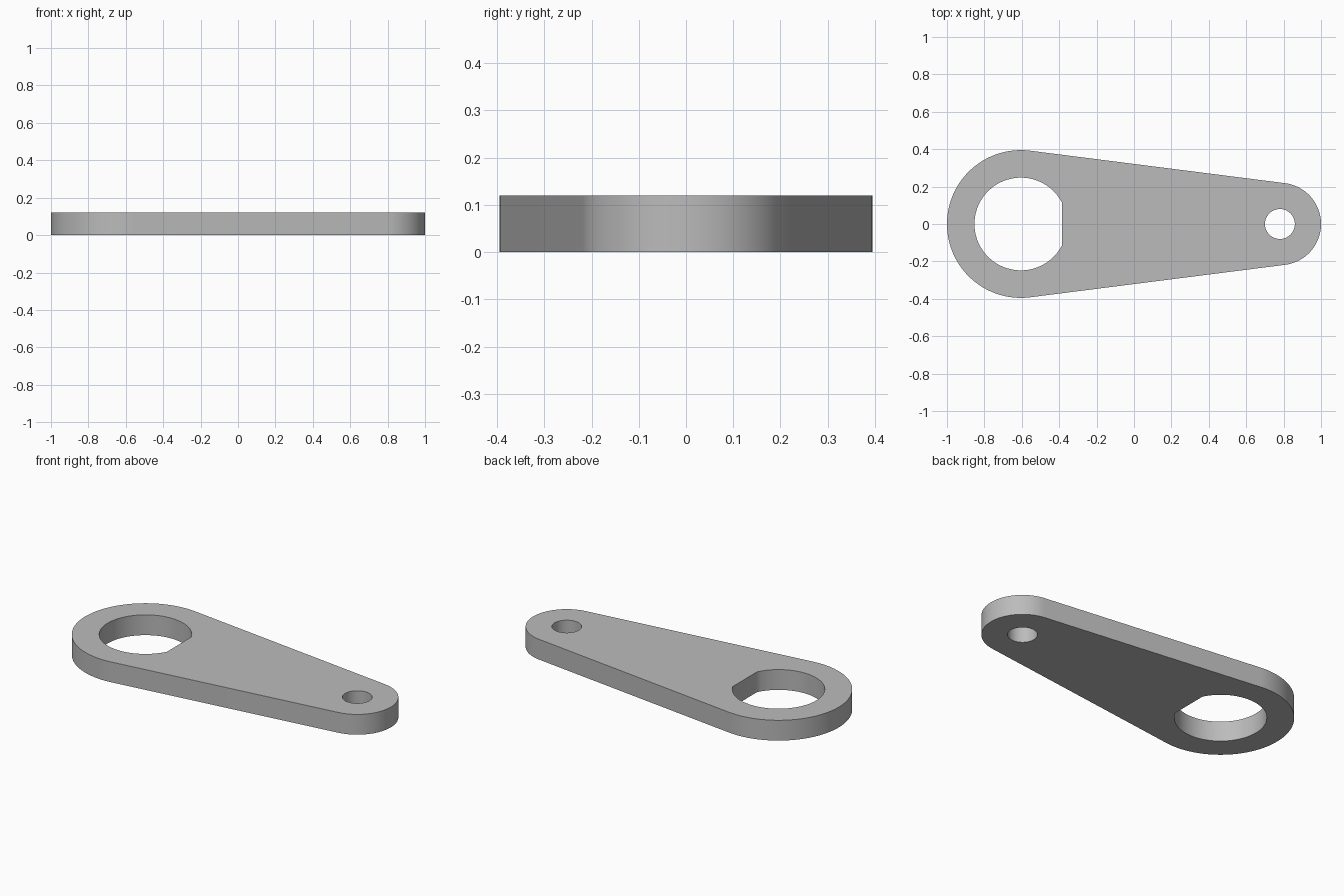
import bpy
import bmesh
from math import acos, asin, cos, pi, sin, sqrt

cube = bpy.data.objects.get("Cube")
if cube:
    bpy.data.objects.remove(cube, do_unlink=True)

THICKNESS = 0.12
BIG_X, BIG_R = -0.605, 0.395
SMALL_X, SMALL_R = 0.78, 0.22
BORE_R, FLAT_X = 0.248, -0.385
PIN_R = 0.08

steel = bpy.data.materials.new("plain_grey")
steel.use_nodes = True
grey = (0.5, 0.5, 0.5, 1)
steel.diffuse_color = grey
steel.node_tree.nodes["Principled BSDF"].inputs["Base Color"].default_value = grey


def arc(x, radius, start, end, steps):
    """Points along an arc centred on the long axis, both ends included."""
    angles = [start + (end - start) * i / steps for i in range(steps + 1)]
    return [(x + radius * cos(a), radius * sin(a), 0) for a in angles]


# Outline: two round ends joined by their common tangents
tangent = acos((BIG_R - SMALL_R) / (SMALL_X - BIG_X))
outline = (arc(BIG_X, BIG_R, tangent, 2 * pi - tangent, 64)
           + arc(SMALL_X, SMALL_R, -tangent, tangent, 48))

# Large bore with one flat side, and a round pin hole
flat = acos((FLAT_X - BIG_X) / BORE_R)
bore = arc(BIG_X, BORE_R, flat, 2 * pi - flat, 64)
pin_hole = arc(SMALL_X, PIN_R, 0, 2 * pi, 48)[:-1]

# Fill the profile and extrude it into a plate
bm = bmesh.new()
edges = []
for loop in (outline, bore, pin_hole):
    verts = [bm.verts.new(p) for p in loop]
    edges += [bm.edges.new((v, verts[i - 1])) for i, v in enumerate(verts)]
bmesh.ops.triangle_fill(bm, edges=edges, use_beauty=True, use_dissolve=False)
result = bmesh.ops.extrude_face_region(bm, geom=bm.faces[:], use_keep_orig=True)
top = [g for g in result["geom"] if isinstance(g, bmesh.types.BMVert)]
bmesh.ops.translate(bm, verts=top, vec=(0, 0, THICKNESS))
bmesh.ops.recalc_face_normals(bm, faces=bm.faces[:])

mesh = bpy.data.meshes.new("lever_plate")
bm.to_mesh(mesh)
bm.free()
mesh.materials.append(steel)
plate = bpy.data.objects.new("lever_plate", mesh)
bpy.context.collection.objects.link(plate)

# Smooth curved walls, crisp rims
bpy.ops.object.select_all(action="DESELECT")
plate.select_set(True)
bpy.context.view_layer.objects.active = plate
bpy.ops.object.shade_smooth_by_angle(angle=pi / 6)
